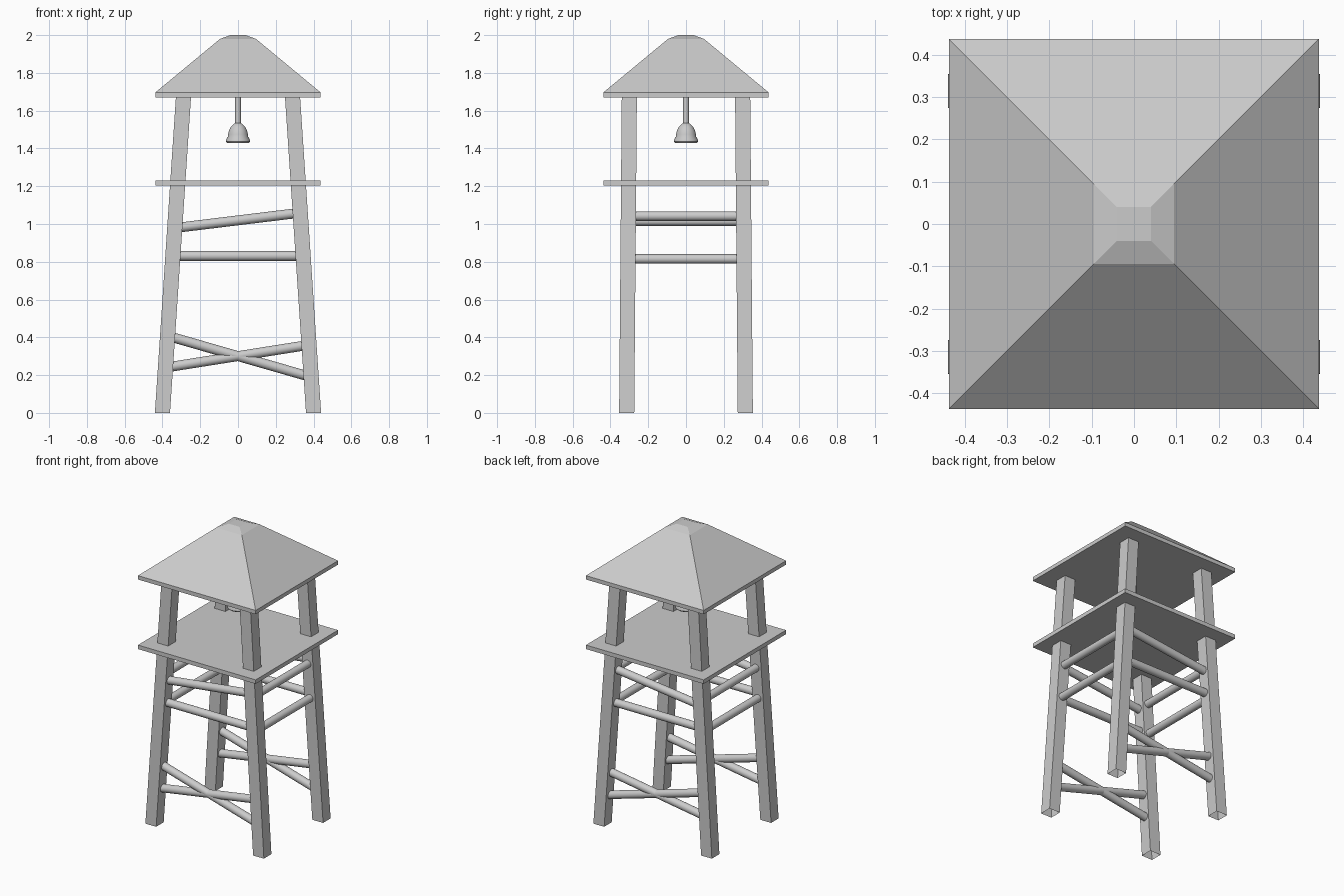
import bpy, bmesh, math
from mathutils import Vector

if "Cube" in bpy.data.objects:
    bpy.data.objects.remove(bpy.data.objects["Cube"])


def finish(name, bm, smooth=False):
    bmesh.ops.recalc_face_normals(bm, faces=bm.faces)
    mesh = bpy.data.meshes.new(name)
    bm.to_mesh(mesh)
    bm.free()
    ob = bpy.data.objects.new(name, mesh)
    bpy.context.collection.objects.link(ob)
    if smooth:
        bpy.ops.object.select_all(action='DESELECT')
        ob.select_set(True)
        bpy.context.view_layer.objects.active = ob
        bpy.ops.object.shade_smooth_by_angle(angle=math.radians(40))
    return ob


def loft(name, rings, cap_bottom=True):
    """Stack rectangles given as (centre x, centre y, half x, half y, z)."""
    bm = bmesh.new()
    loops = [[bm.verts.new((cx + sx * hx, cy + sy * hy, z))
              for sx, sy in ((-1, -1), (1, -1), (1, 1), (-1, 1))]
             for cx, cy, hx, hy, z in rings]
    for a, b in zip(loops, loops[1:]):
        for i in range(4):
            j = (i + 1) % 4
            bm.faces.new((a[i], a[j], b[j], b[i]))
    bm.faces.new(loops[-1])
    if cap_bottom:
        bm.faces.new(loops[0][::-1])
    return finish(name, bm)


def pole(name, start, end, radius):
    """Round bar between two points."""
    start, end = Vector(start), Vector(end)
    axis = end - start
    bm = bmesh.new()
    bmesh.ops.create_cone(bm, cap_ends=True, segments=20, radius1=radius,
                          radius2=radius, depth=axis.length)
    bm.transform(axis.to_track_quat('Z', 'Y').to_matrix().to_4x4())
    bmesh.ops.translate(bm, verts=bm.verts, vec=(start + end) / 2)
    return finish(name, bm, True)


def leg_x(z):
    return 0.40 - 0.1115 * z / 1.675


# Four inward-leaning legs, open at the foot
for sx, side in ((-1, "left"), (1, "right")):
    for sy, end in ((-1, "front"), (1, "back")):
        loft(f"{end}_{side}_leg",
             [(sx * leg_x(0), sy * 0.314, 0.04, 0.04, 0),
              (sx * leg_x(1.675), sy * 0.30, 0.04, 0.04, 1.675)], False)

# Platform and roof
R = 0.437
loft("platform", [(0, 0, R, R, 1.204), (0, 0, R, R, 1.231)])
loft("roof", [(0, 0, R, R, 1.671), (0, 0, R, R, 1.697),
              (0, 0, 0.095, 0.095, 1.98), (0, 0, 0.04, 0.04, 2.0)])

# Front and back bars: crossed pair, level rail, tilted rail (left z, right z)
bars = (("cross_brace_a", 0.402, 0.195), ("cross_brace_b", 0.243, 0.357),
        ("level_rail", 0.831, 0.831), ("tilted_rail", 0.981, 1.057))
for sy, end in ((-1, "front"), (1, "back")):
    for name, zl, zr in bars:
        pole(f"{end}_{name}", (-leg_x(zl) + 0.02, sy * 0.307, zl),
             (leg_x(zr) - 0.02, sy * 0.307, zr), 0.026)

# Side rails
for sx, side, upper in ((-1, "left", 1.015), (1, "right", 1.042)):
    for name, z in (("lower_rail", 0.815), ("upper_rail", upper)):
        pole(f"{side}_{name}", (sx * leg_x(z), -0.29, z),
             (sx * leg_x(z), 0.29, z), 0.025)

# Bell on its hanging rod
pole("bell_rod", (0, 0, 1.52), (0, 0, 1.68), 0.015)
profile = [(0.058, 1.43), (0.064, 1.437), (0.063, 1.447), (0.054, 1.462),
           (0.053, 1.475), (0.047, 1.497), (0.036, 1.517), (0.022, 1.53),
           (0.014, 1.534)]
bm = bmesh.new()
N = 24
rings = [[bm.verts.new((r * math.cos(2 * math.pi * i / N),
                        r * math.sin(2 * math.pi * i / N), z))
          for i in range(N)] for r, z in profile]
for a, b in zip(rings, rings[1:]):
    for i in range(N):
        j = (i + 1) % N
        bm.faces.new((a[i], a[j], b[j], b[i]))
bm.faces.new(rings[0][::-1])
bm.faces.new(rings[-1])
finish("bell", bm, True)
